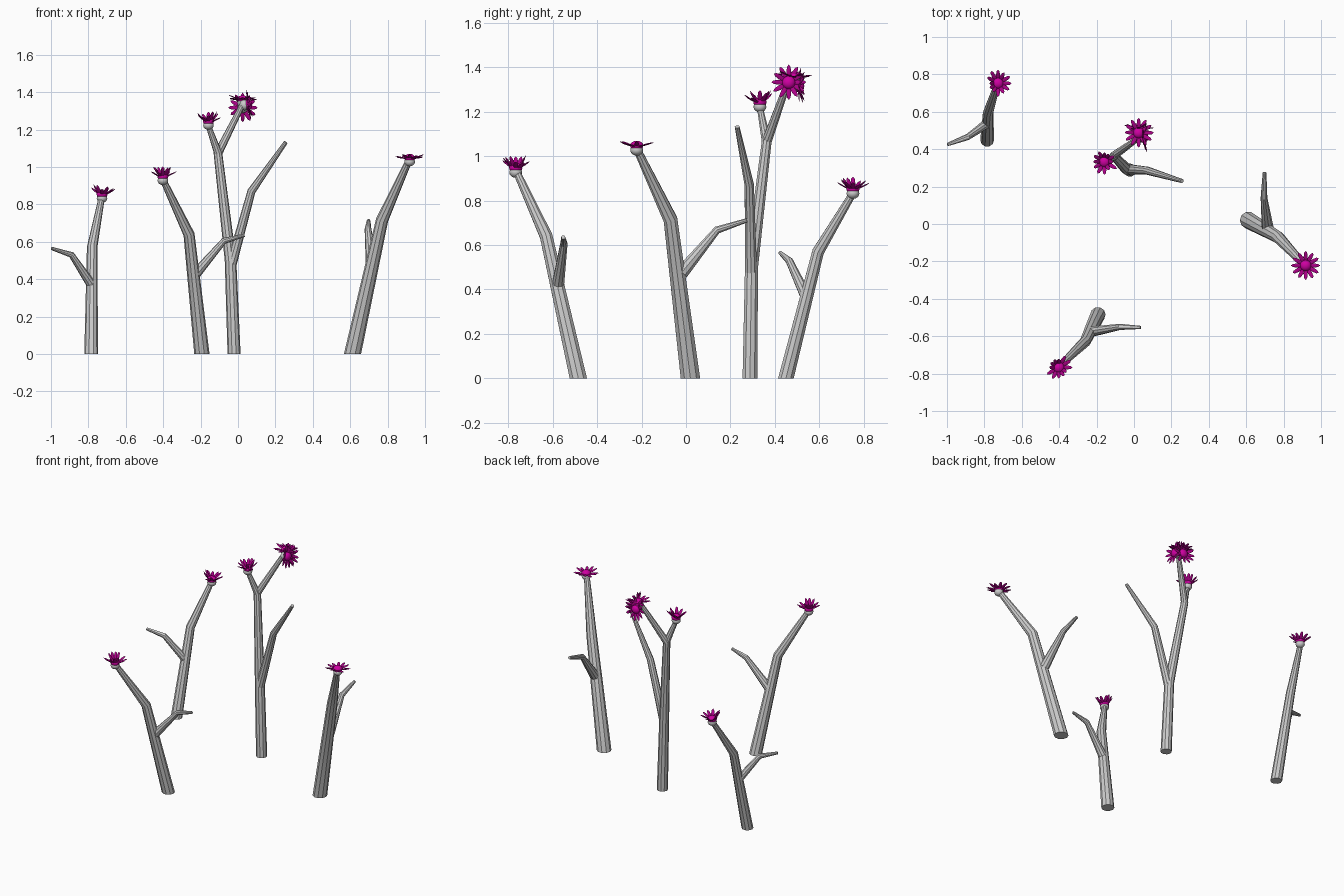
import bpy, bmesh, random
from math import pi, cos, sin, radians
from mathutils import Vector, Matrix

if "Cube" in bpy.data.objects:
    bpy.data.objects.remove(bpy.data.objects["Cube"])

random.seed(4)
pink = bpy.data.materials.new("bloom_pink")
pink.diffuse_color = (0.62, 0.0, 0.36, 1)
pink.use_nodes = True
pink.node_tree.nodes["Principled BSDF"].inputs["Base Color"].default_value = pink.diffuse_color
purple = bpy.data.materials.new("petal_purple")
purple.diffuse_color = (0.40, 0.0, 0.24, 1)
purple.use_nodes = True
purple.node_tree.nodes["Principled BSDF"].inputs["Base Color"].default_value = purple.diffuse_color


def finish(bm, name, mat=None, smooth=None):
    bmesh.ops.recalc_face_normals(bm, faces=bm.faces)
    me = bpy.data.meshes.new(name)
    bm.to_mesh(me)
    bm.free()
    ob = bpy.data.objects.new(name, me)
    bpy.context.collection.objects.link(ob)
    if mat:
        me.materials.append(mat)
    if smooth:
        bpy.ops.object.select_all(action='DESELECT')
        bpy.context.view_layer.objects.active = ob
        ob.select_set(True)
        bpy.ops.object.shade_smooth_by_angle(angle=radians(smooth))
    return ob


def limb(name, path, sides=10, ground=False):
    """Tapered tube through (x, y, z, radius) points, capped at both ends."""
    bm = bmesh.new()
    pts = [Vector(p[:3]) for p in path]
    rings = []
    for i, p in enumerate(pts):
        t = Vector()
        if i > 0:
            t += (p - pts[i - 1]).normalized()
        if i < len(pts) - 1:
            t += (pts[i + 1] - p).normalized()
        if ground and i == 0:
            t = Vector((0, 0, 1))
        q = Vector((0, 0, 1)).rotation_difference(t.normalized())
        r = path[i][3]
        rings.append([bm.verts.new(p + q @ Vector((r * cos(2 * pi * k / sides),
                                                   r * sin(2 * pi * k / sides), 0)))
                      for k in range(sides)])
    for a, b in zip(rings, rings[1:]):
        for k in range(sides):
            n = (k + 1) % sides
            bm.faces.new((a[k], a[n], b[n], b[k]))
    bm.faces.new(rings[0])
    bm.faces.new(rings[-1])
    return finish(bm, name, smooth=30)


def ball(bm, mat, u=14, v=8):
    bmesh.ops.create_uvsphere(bm, u_segments=u, v_segments=v, radius=1, matrix=mat)


def flower(name, pos, axis=(0, 0, 1), lift=(20, 65), count=12):
    """Grey cup, pink centre and a ring of slim petals around the axis."""
    base = (Matrix.Translation(pos) @
            Vector((0, 0, 1)).rotation_difference(Vector(axis)).to_matrix().to_4x4())
    bm = bmesh.new()
    ball(bm, base @ Matrix.Translation((0, 0, -0.012)) @ Matrix.Diagonal((0.029, 0.029, 0.025, 1)))
    finish(bm, name + "_cup", smooth=60)
    bm = bmesh.new()
    ball(bm, base @ Matrix.Translation((0, 0, 0.008)) @ Matrix.Diagonal((0.030, 0.030, 0.022, 1)))
    finish(bm, name + "_centre", pink, 60)
    bm = bmesh.new()
    for i in range(count):
        a = 2 * pi * i / count
        e = radians(random.uniform(*lift))
        ball(bm, base @ Matrix.Rotation(a, 4, 'Z') @ Matrix.Translation((0.014, 0, 0.004)) @
             Matrix.Rotation(-e, 4, 'Y') @ Matrix.Translation((0.033, 0, 0)) @
             Matrix.Diagonal((0.034, 0.011, 0.003, 1)), 8, 6)
    finish(bm, name + "_petals", purple, 60)


# back left plant
limb("back_left_trunk", [(-.785, .45, 0, .037), (-.78, .595, .57, .028), (-.73, .75, .83, .017)], ground=True)
limb("back_left_branch", [(-.783, .54, .37, .026), (-.89, .465, .53, .017), (-.997, .425, .565, .009)])
flower("back_left_flower", (-.727, .752, .845))

# front left plant
limb("front_left_trunk", [(-.193, -.485, 0, .041), (-.262, -.63, .64, .03), (-.40, -.763, .93, .017)], ground=True)
limb("front_left_branch", [(-.225, -.575, .43, .028), (-.075, -.55, .605, .017), (.035, -.553, .635, .009)])
flower("front_left_flower", (-.402, -.767, .94))

# right plant
limb("right_trunk", [(.612, .02, 0, .046), (.77, -.07, .715, .033), (.912, -.22, 1.03, .018)], ground=True)
limb("right_branch", [(.715, -.02, .475, .032), (.695, .14, .668, .018), (.698, .275, .712, .010)])
flower("right_flower", (.918, -.222, 1.04), lift=(5, 22))

# tall middle plant: trunk, side branch and forked top
limb("middle_trunk", [(-.021, .288, 0, .035), (-.04, .295, .5, .031), (-.108, .365, 1.08, .023)], ground=True)
limb("middle_branch", [(-.035, .293, .48, .028), (.072, .285, .87, .022), (.256, .23, 1.133, .011)])
limb("middle_left_fork", [(-.105, .362, 1.07, .022), (-.16, .332, 1.225, .014)])
limb("middle_right_fork", [(-.108, .365, 1.07, .023), (.025, .46, 1.335, .015)])
flower("middle_left_flower", (-.158, .333, 1.235))
for tag, pos, axis in (("up", (.025, .487, 1.353), (0, .1, 1)),
                       ("side", (.046, .463, 1.332), (1, 0, .1)),
                       ("back", (.025, .503, 1.317), (0, 1, 0))):
    flower("middle_top_flower_" + tag, pos, axis, lift=(2, 25))
